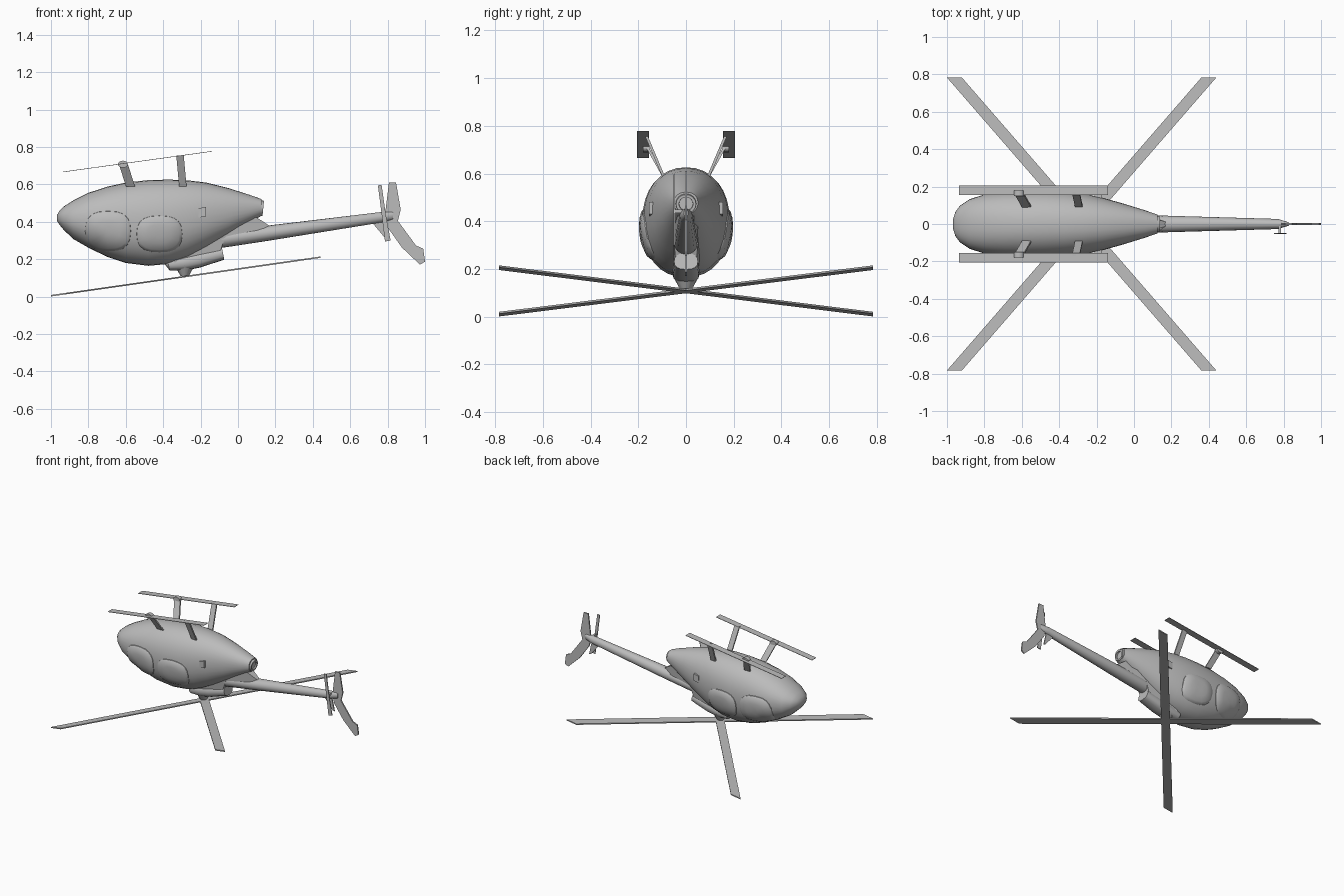
import bpy, bmesh, math
from mathutils import Vector

cube = bpy.data.objects.get("Cube")
if cube:
    bpy.data.objects.remove(cube, do_unlink=True)

grey = bpy.data.materials.new("light grey")
grey.use_nodes = True
GREY = (0.5, 0.5, 0.5, 1)
grey.diffuse_color = GREY
grey.node_tree.nodes["Principled BSDF"].inputs["Base Color"].default_value = GREY


def finish(name, bm, smooth=True):
    bmesh.ops.recalc_face_normals(bm, faces=bm.faces)
    me = bpy.data.meshes.new(name)
    bm.to_mesh(me)
    bm.free()
    me.materials.append(grey)
    ob = bpy.data.objects.new(name, me)
    bpy.context.collection.objects.link(ob)
    if smooth:
        bpy.ops.object.select_all(action='DESELECT')
        ob.select_set(True)
        bpy.context.view_layer.objects.active = ob
        bpy.ops.object.shade_smooth_by_angle(angle=math.radians(35))
    return ob


def spow(v, p):
    return math.copysign(abs(v) ** p, v)


def loft(name, stations, n=24, power=1.0, lean=0.0):
    """Rings along x from (x, z centre, half width, half height)."""
    bm = bmesh.new()
    rings = []
    for x, zc, hw, hh in stations:
        ring = []
        for i in range(n):
            a = math.tau * i / n
            dz = hh * spow(math.sin(a), power)
            ring.append(bm.verts.new((x - lean * dz, hw * spow(math.cos(a), power), zc + dz)))
        rings.append(ring)
    for r, s in zip(rings, rings[1:]):
        for i in range(n):
            j = (i + 1) % n
            bm.faces.new((r[i], r[j], s[j], s[i]))
    bm.faces.new(rings[0])
    bm.faces.new(rings[-1])
    return finish(name, bm)


def prism(name, low, high):
    """Solid between two matching polygons of 3D points."""
    bm = bmesh.new()
    a = [bm.verts.new(p) for p in low]
    b = [bm.verts.new(p) for p in high]
    bm.faces.new(a)
    bm.faces.new(b)
    for i in range(len(a)):
        j = (i + 1) % len(a)
        bm.faces.new((a[i], a[j], b[j], b[i]))
    return finish(name, bm, False)


def side_plate(name, outline, y, half):
    return prism(name, [(x, y - half, z) for x, z in outline],
                 [(x, y + half, z) for x, z in outline])


# Fuselage: x, top, bottom, half width
body = [(-0.968, 0.435, 0.405, 0.025), (-0.955, 0.46, 0.385, 0.065),
        (-0.93, 0.483, 0.355, 0.098), (-0.88, 0.515, 0.308, 0.132),
        (-0.80, 0.555, 0.262, 0.158), (-0.70, 0.588, 0.213, 0.174),
        (-0.60, 0.61, 0.18, 0.182), (-0.48, 0.623, 0.165, 0.184),
        (-0.37, 0.626, 0.175, 0.178), (-0.27, 0.622, 0.208, 0.163),
        (-0.17, 0.61, 0.26, 0.141), (-0.05, 0.58, 0.33, 0.107),
        (0.06, 0.545, 0.395, 0.073), (0.125, 0.522, 0.432, 0.05)]
SHAPE = 0.9
loft("fuselage", [(x, (t + b) / 2, w, (t - b) / 2) for x, t, b, w in body], 32, SHAPE)


def body_side(x, z):
    """Half width of the fuselage at a given x and z."""
    for p, q in zip(body, body[1:]):
        if p[0] <= x <= q[0]:
            f = (x - p[0]) / (q[0] - p[0])
            t, b, w = [p[k] + f * (q[k] - p[k]) for k in (1, 2, 3)]
            s = min(1, abs(z - (t + b) / 2) / ((t - b) / 2))
            return w * (1 - s ** (2 / SHAPE)) ** (SHAPE / 2)
    return 0


# Bulged doors that follow the fuselage side
def door(name, cx, cz, rx, rz, side):
    bm = bmesh.new()
    n, rings = 20, []
    for r, lift in ((1, -0.012), (0.97, 0.004), (0.85, 0.012), (0.5, 0.014), (0.2, 0.014)):
        ring = []
        for i in range(n):
            a = math.tau * i / n
            x = cx + r * rx * spow(math.cos(a), 0.75)
            z = cz + r * rz * spow(math.sin(a), 0.75)
            ring.append(bm.verts.new((x, side * (body_side(x, z) + lift), z)))
        rings.append(ring)
    for r, s in zip(rings, rings[1:]):
        for i in range(n):
            j = (i + 1) % n
            bm.faces.new((r[i], r[j], s[j], s[i]))
    bm.faces.new(rings[-1])
    finish(name, bm)


# Exhaust pipe with a hollow mouth
loft("exhaust_pipe", [(0.10, 0.475, 0.048, 0.046), (0.135, 0.472, 0.042, 0.04),
                      (0.135, 0.472, 0.03, 0.028), (0.10, 0.477, 0.026, 0.024)], 16, lean=-0.1)

# Tail boom and the fairing joining it to the fuselage
loft("tail_boom", [(-0.22, 0.285, 0.035, 0.03), (-0.08, 0.307, 0.05, 0.045),
                   (0.15, 0.338, 0.045, 0.041), (0.77, 0.425, 0.027, 0.028),
                   (0.83, 0.434, 0.008, 0.022)], 16)
prism("boom_fairing",
      [(x, -w, z) for x, z, w in ((-0.2, 0.26, 0.05), (0.16, 0.34, 0.03), (0.17, 0.378, 0.012), (0.09, 0.43, 0.035), (-0.15, 0.42, 0.07))],
      [(x, w, z) for x, z, w in ((-0.2, 0.26, 0.05), (0.16, 0.34, 0.03), (0.17, 0.378, 0.012), (0.09, 0.43, 0.035), (-0.15, 0.42, 0.07))])

# Rotor housing, mast and hub
loft("rotor_housing", [(-0.392, 0.185, 0.03, 0.015), (-0.372, 0.172, 0.048, 0.032),
                       (-0.29, 0.182, 0.056, 0.042), (-0.21, 0.198, 0.056, 0.042),
                       (-0.08, 0.232, 0.05, 0.034)], 16, 0.8, 0.2)
prism("housing_mount", [(-0.34, -0.05, 0.18), (-0.1, -0.045, 0.23), (-0.1, 0.045, 0.23), (-0.34, 0.05, 0.18)],
      [(-0.34, -0.07, 0.26), (-0.06, -0.05, 0.34), (-0.06, 0.05, 0.34), (-0.34, 0.07, 0.26)])
bm = bmesh.new()
bmesh.ops.create_cone(bm, cap_ends=True, segments=16, radius1=0.022, radius2=0.055, depth=0.06)
bmesh.ops.translate(bm, verts=bm.verts, vec=(-0.285, 0, 0.14))
finish("rotor_hub", bm)

# Main rotor: two crossing blades on a tilted plane
HUB_X, SLOPE = -0.28, 0.143


def rotor_z(x):
    return 0.108 + SLOPE * (x - HUB_X)


for name, d in (("main_blade_a", 1), ("main_blade_b", -1)):
    pts = [(HUB_X + d * s * 0.68 + e * 0.04, s * 0.783) for s, e in ((-1, -1), (-1, 1), (1, 1), (1, -1))]
    prism(name, [(x, y, rotor_z(x) - 0.004) for x, y in pts],
          [(x, y, rotor_z(x) + 0.004) for x, y in pts])

# Tail fin, tail rotor and its shaft
fin = [(0.807, 0.61), (0.845, 0.61), (0.87, 0.465), (0.855, 0.405), (0.952, 0.273), (0.99, 0.257),
       (1.0, 0.187), (0.973, 0.171), (0.877, 0.262), (0.80, 0.37), (0.785, 0.43)]
side_plate("tail_fin", fin, 0, 0.005)
side_plate("tail_rotor", [(0.748, 0.595), (0.768, 0.597), (0.79, 0.44), (0.816, 0.30),
                          (0.786, 0.295), (0.768, 0.44)], -0.05, 0.003)
side_plate("tail_rotor_shaft", [(0.772, 0.435), (0.786, 0.435), (0.786, 0.45), (0.772, 0.45)], -0.026, 0.026)
side_plate("tail_guard", [(0.71, 0.405), (0.78, 0.40), (0.80, 0.31), (0.785, 0.315)], 0, 0.004)

# Mirrored parts: skids, struts, doors and vents
for label, s in (("left", 1), ("right", -1)):
    door(label + "_front_door", -0.695, 0.35, 0.125, 0.11, s)
    door(label + "_rear_door", -0.42, 0.335, 0.125, 0.10, s)
    skid = [(-0.935, 0.155, 0.667), (-0.935, 0.205, 0.667), (-0.14, 0.205, 0.777), (-0.14, 0.155, 0.777)]
    prism(label + "_skid", [(x, s * y, z - 0.0015) for x, y, z in skid],
          [(x, s * y, z + 0.0015) for x, y, z in skid])
    for part, x0, x1, w, z1 in (("front_strut", -0.575, -0.615, 0.024, 0.715),
                                ("rear_strut", -0.295, -0.31, 0.02, 0.755)):
        y1 = 0.165
        prism(f"{label}_{part}",
              [(x0 + e * w, s * (0.095 + f * 0.006), 0.59) for e, f in ((-1, -1), (1, -1), (1, 1), (-1, 1))],
              [(x1 + e * w, s * (y1 + f * 0.006), z1) for e, f in ((-1, -1), (1, -1), (1, 1), (-1, 1))])
    # Rounded foot on the front strut
    bm = bmesh.new()
    bmesh.ops.create_cone(bm, cap_ends=True, segments=16, radius1=0.027, radius2=0.027, depth=0.03)
    for v in bm.verts:
        v.co = Vector((v.co.x - 0.615, v.co.z + s * 0.165, v.co.y * 0.7 + 0.708))
    finish(label + "_strut_foot", bm)
    # Side vent
    side_plate(label + "_vent", [(-0.21, 0.422), (-0.172, 0.43), (-0.172, 0.48), (-0.21, 0.472)], s * 0.135, 0.02)
